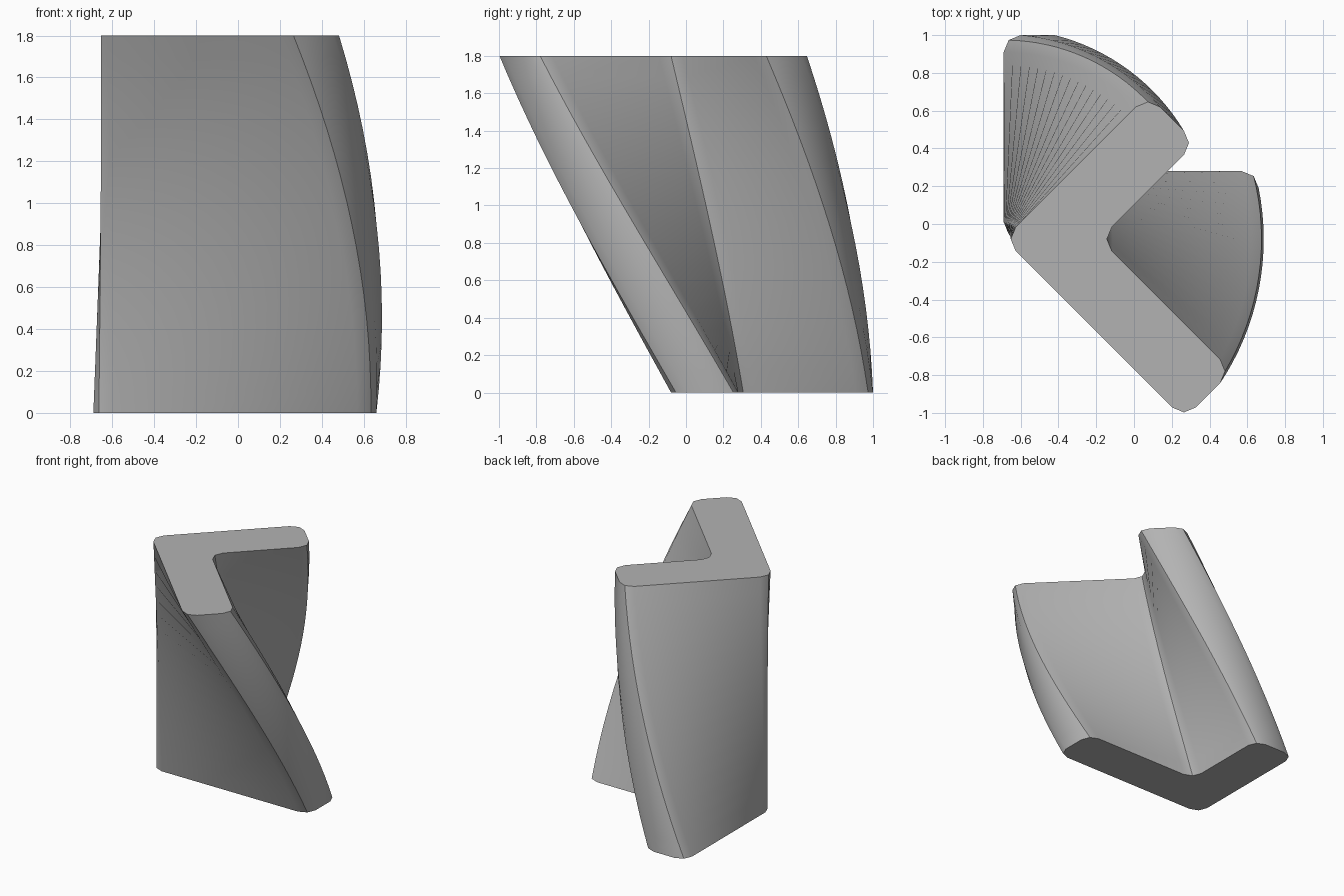
import bpy, bmesh, math
from mathutils import Vector, Matrix

if "Cube" in bpy.data.objects:
    bpy.data.objects.remove(bpy.data.objects["Cube"])

HEIGHT, TWIST, STEPS = 1.8, math.radians(-45), 16
LONG, SHORT, WIDTH, RADIUS = 1.35, 1.08, 0.36, 0.09
PIVOT = Vector((-0.69, -0.08, 0))


def rounded(corners, r):
    """Ease every right-angled corner with a two-segment arc."""
    points = []
    for i, c in enumerate(corners):
        before = (corners[i - 1] - c).normalized()
        after = (corners[(i + 1) % len(corners)] - c).normalized()
        mid = (before + after) * r * (1 - math.sqrt(0.5))
        points += [c + before * r, c + mid, c + after * r]
    return points


# L-shaped section, measured from its outer corner
section = rounded([Vector((x, y, 0)) for x, y in (
    (0, 0), (LONG, 0), (LONG, WIDTH), (WIDTH, WIDTH),
    (WIDTH, SHORT), (0, SHORT))], RADIUS)

# Stack turned sections and bridge them
bm = bmesh.new()
rings = []
for s in range(STEPS + 1):
    t = s / STEPS
    turn = Matrix.Rotation(TWIST * t, 3, 'Z')
    lift = PIVOT + Vector((0, 0, HEIGHT * t))
    rings.append([bm.verts.new(lift + turn @ p) for p in section])
for low, high in zip(rings, rings[1:]):
    for i in range(len(low)):
        bm.faces.new((low[i - 1], low[i], high[i], high[i - 1]))

# End caps
bm.faces.new(rings[0][::-1])
bm.faces.new(rings[-1])
bmesh.ops.recalc_face_normals(bm, faces=bm.faces)

mesh = bpy.data.meshes.new("twisted_angle_bar")
bm.to_mesh(mesh)
bm.free()
bar = bpy.data.objects.new("twisted_angle_bar", mesh)
bpy.context.collection.objects.link(bar)

# Plain grey
grey = bpy.data.materials.new("plain_grey")
grey.use_nodes = True
colour = (0.45, 0.45, 0.45, 1)
grey.diffuse_color = colour
grey.node_tree.nodes["Principled BSDF"].inputs["Base Color"].default_value = colour
mesh.materials.append(grey)

# Smooth along the twist, crisp at the corners and caps
bpy.ops.object.select_all(action='DESELECT')
bar.select_set(True)
bpy.context.view_layer.objects.active = bar
bpy.ops.object.shade_smooth_by_angle(angle=math.radians(30))
